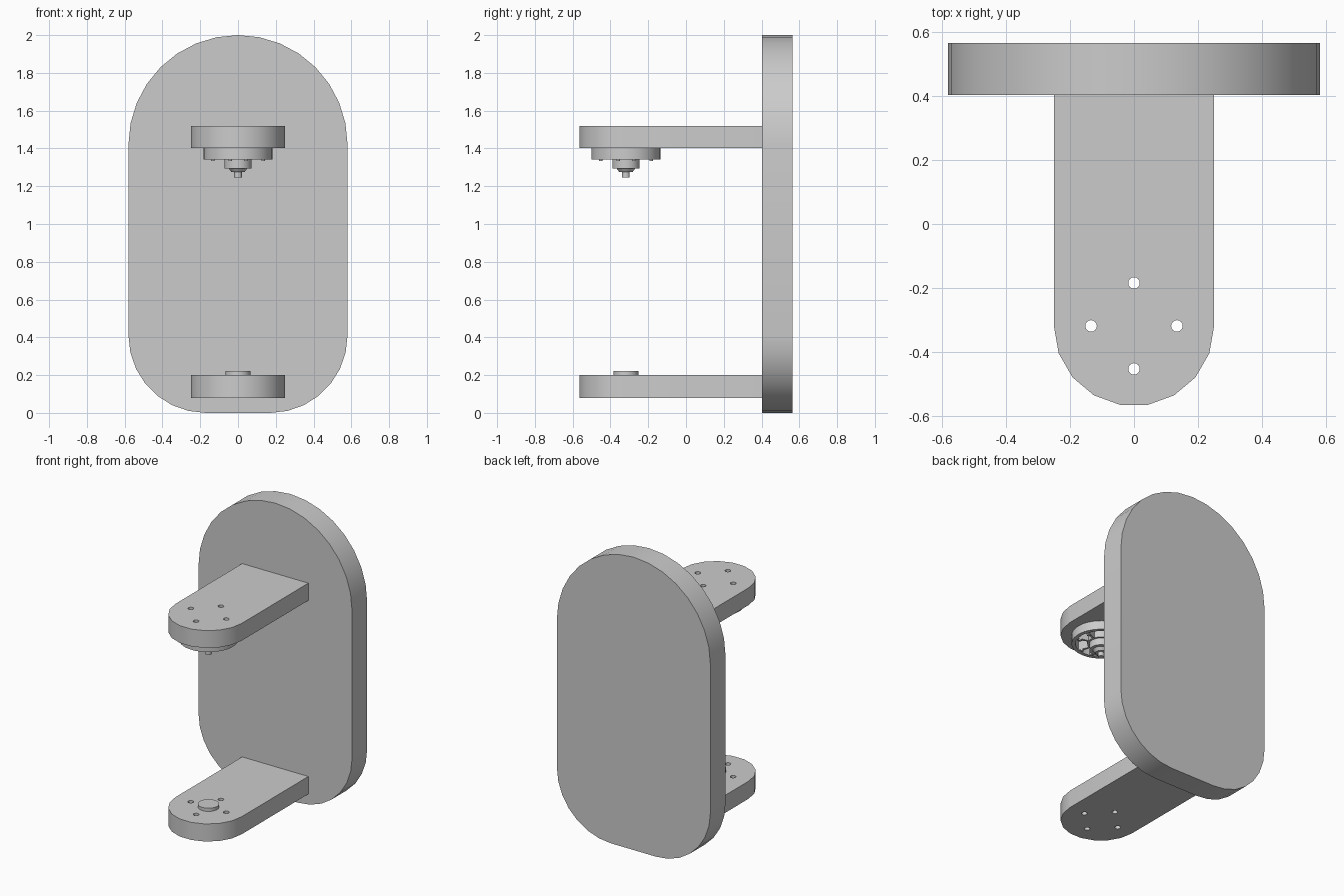
import bpy
import bmesh
from math import sin, cos, pi, radians

old = bpy.data.objects.get("Cube")
if old:
    bpy.data.objects.remove(old, do_unlink=True)

grey = bpy.data.materials.new("light_grey")
grey.use_nodes = True
colour = (0.6, 0.6, 0.6, 1)
grey.diffuse_color = colour
grey.node_tree.nodes["Principled BSDF"].inputs["Base Color"].default_value = colour

AXIS_Y = -0.318      # shared vertical axis of both arms
BOLT_R = 0.134


def arc(cx, cy, r, start, end, n):
    """Points along an arc, both ends included, angles in degrees."""
    angles = [radians(start + (end - start) * i / n) for i in range(n + 1)]
    return [(cx + r * cos(a), cy + r * sin(a)) for a in angles]


def circle(cx, cy, r, n=32):
    return arc(cx, cy, r, 0, 360, n)[:-1]


def extrude(name, loops, low, high, upright=False):
    """Extrude an outline with holes along z, or along y when upright."""
    curve = bpy.data.curves.new(name, 'CURVE')
    curve.dimensions = '2D'
    curve.fill_mode = 'BOTH'
    curve.extrude = (high - low) / 2
    for loop in loops:
        spline = curve.splines.new('POLY')
        spline.points.add(len(loop) - 1)
        for point, (x, y) in zip(spline.points, loop):
            point.co = (x, y, 0, 1)
        spline.use_cyclic_u = True
    helper = bpy.data.objects.new(name + "_outline", curve)
    bpy.context.collection.objects.link(helper)
    graph = bpy.context.evaluated_depsgraph_get()
    mesh = bpy.data.meshes.new_from_object(helper.evaluated_get(graph))
    bpy.data.objects.remove(helper, do_unlink=True)

    # weld caps to walls and place the part
    bm = bmesh.new()
    bm.from_mesh(mesh)
    bmesh.ops.remove_doubles(bm, verts=bm.verts, dist=0.0001)
    middle = (low + high) / 2
    for v in bm.verts:
        x, y, z = v.co
        v.co = (x, middle - z, y) if upright else (x, y, z + middle)
    bmesh.ops.recalc_face_normals(bm, faces=bm.faces)
    bm.to_mesh(mesh)
    bm.free()
    return finish(name, mesh)


def finish(name, mesh):
    mesh.name = name
    mesh.materials.clear()
    mesh.materials.append(grey)
    obj = bpy.data.objects.new(name, mesh)
    bpy.context.collection.objects.link(obj)
    bpy.ops.object.select_all(action='DESELECT')
    obj.select_set(True)
    bpy.context.view_layer.objects.active = obj
    bpy.ops.object.shade_smooth_by_angle(angle=radians(31))
    return obj


def cone(name, r_low, r_high, low, high):
    """Tapered round part on the shared axis."""
    bm = bmesh.new()
    bmesh.ops.create_cone(bm, cap_ends=True, segments=32, radius1=r_low,
                          radius2=r_high, depth=high - low)
    bmesh.ops.translate(bm, verts=bm.verts, vec=(0, AXIS_Y, (low + high) / 2))
    mesh = bpy.data.meshes.new(name)
    bm.to_mesh(mesh)
    bm.free()
    return finish(name, mesh)


# Back plate: full round top, smaller rounded corners at the foot
plate = (arc(0, 1.42, 0.58, 0, 180, 16)
         + arc(-0.17, 0.41, 0.41, 180, 270, 7)
         + arc(0.17, 0.41, 0.41, 270, 360, 7))
extrude("back_plate", [plate], 0.402, 0.565, upright=True)

# Two arms with rounded ends and four bolt holes each
arm = [(0.25, 0.402), (-0.25, 0.402)] + arc(0, AXIS_Y, 0.25, 180, 360, 9)
holes = [circle(BOLT_R * cos(a), AXIS_Y + BOLT_R * sin(a), 0.018, 16)
         for a in (i * pi / 2 for i in range(4))]
extrude("lower_arm", [arm] + holes, 0.08, 0.2)
extrude("upper_arm", [arm] + holes, 1.402, 1.52)

# Round pad on the lower arm
extrude("lower_pad", [circle(0, AXIS_Y, 0.066)], 0.2, 0.222)

# Spoked flange under the upper arm: pockets between pairs of spokes
pockets = []
for quarter in range(0, 360, 90):
    for start, end in ((-13, 13), (21, 69)):
        a, b = quarter + start, quarter + end
        pockets.append(arc(0, AXIS_Y, 0.158, a, b, 8)
                       + arc(0, AXIS_Y, 0.085, b, a, 8))
extrude("flange", [circle(0, AXIS_Y, 0.182, 48)] + pockets, 1.342, 1.402)

# Small studs on the spokes
for quarter in range(0, 360, 90):
    for side in (-17, 17):
        a = radians(quarter + side)
        extrude("flange_stud",
                [circle(0.14 * cos(a), AXIS_Y + 0.14 * sin(a), 0.01, 16)],
                1.334, 1.345)

# Stepped hub and shaft
extrude("hub", [circle(0, AXIS_Y, 0.072)], 1.295, 1.345)
cone("hub_collar", 0.035, 0.05, 1.275, 1.295)
cone("shaft", 0.02, 0.02, 1.247, 1.28)
